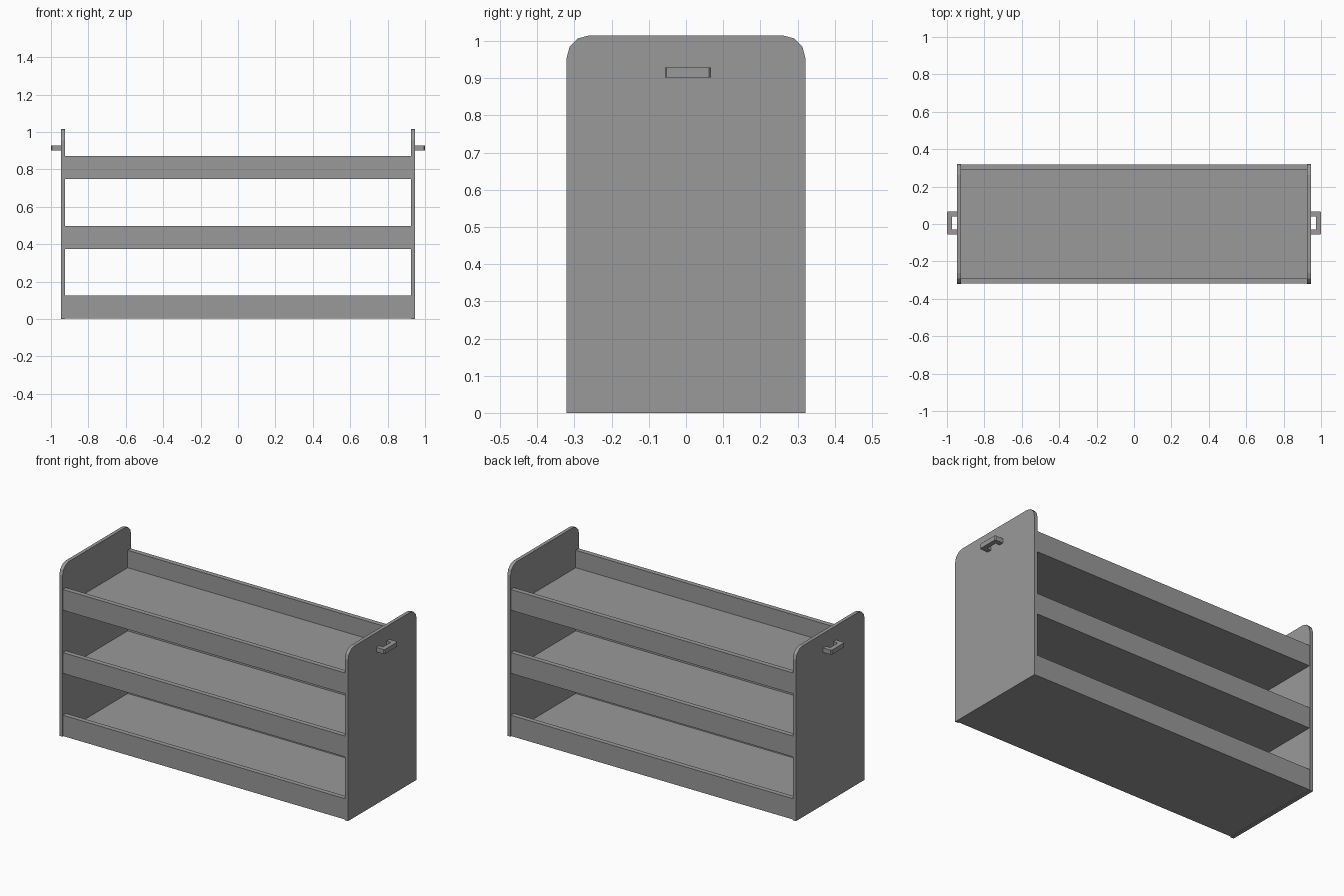
import bpy, bmesh
from math import sin, cos, pi

cube = bpy.data.objects.get("Cube")
if cube:
    bpy.data.objects.remove(cube, do_unlink=True)

GREY = (0.32, 0.32, 0.32, 1)
grey = bpy.data.materials.new("plain grey")
grey.use_nodes = True
grey.diffuse_color = GREY
grey.node_tree.nodes["Principled BSDF"].inputs["Base Color"].default_value = GREY


def extrude(name, outline, step):
    """Solid made by sweeping a flat outline along a vector."""
    bm = bmesh.new()
    face = bm.faces.new([bm.verts.new(p) for p in outline])
    swept = bmesh.ops.extrude_face_region(bm, geom=[face])["geom"]
    verts = [v for v in swept if isinstance(v, bmesh.types.BMVert)]
    bmesh.ops.translate(bm, verts=verts, vec=step)
    bmesh.ops.recalc_face_normals(bm, faces=bm.faces)
    mesh = bpy.data.meshes.new(name)
    bm.to_mesh(mesh)
    bm.free()
    mesh.materials.append(grey)
    obj = bpy.data.objects.new(name, mesh)
    bpy.context.collection.objects.link(obj)
    return obj


def box(name, x, y, z):
    """Box spanning the given ranges."""
    outline = [(x[0], y[0], z[0]), (x[1], y[0], z[0]),
               (x[1], y[1], z[0]), (x[0], y[1], z[0])]
    return extrude(name, outline, (0, 0, z[1] - z[0]))


INNER, OUTER = 0.925, 0.946      # faces of the end panels
HALF_DEPTH, HEIGHT, RADIUS = 0.321, 1.015, 0.06
RAIL_Y, RAIL_IN = 0.318, 0.289   # outer and inner faces of the rails

for side, label in ((1, "left"), (-1, "right")):
    # End panel with rounded top corners
    profile = [(-HALF_DEPTH, 0), (HALF_DEPTH, 0)]
    for start, sign in ((0, 1), (pi / 2, -1)):
        for i in range(4):
            a = start + i * pi / 6
            profile.append((sign * (HALF_DEPTH - RADIUS) + RADIUS * cos(a),
                            HEIGHT - RADIUS + RADIUS * sin(a)))
    extrude(label + "_end_panel", [(side * INNER, y, z) for y, z in profile],
            (side * (OUTER - INNER), 0, 0))

    # U-shaped handle with clipped outer corners
    mid, half, bar, clip = 0.005, 0.062, 0.027, 0.005
    arm = [(OUTER, half), (1 - clip, half), (1, half - clip)]
    hole = [(1 - bar, half - bar), (OUTER, half - bar)]
    u_shape = (arm + [(x, -y) for x, y in reversed(arm)]
               + [(x, -y) for x, y in reversed(hole)] + hole)
    extrude(label + "_handle", [(side * x, mid + y, 0.902) for x, y in u_shape],
            (0, 0, 0.027))

# Three trays: a board with a rail along the front and the back
for level, z in (("bottom", 0.003), ("middle", 0.374), ("top", 0.748)):
    span, rail_z = (-INNER, INNER), (z, z + 0.123)
    box(level + "_shelf", span, (-RAIL_IN, RAIL_IN), (z, z + 0.02))
    box(level + "_front_rail", span, (-RAIL_Y, -RAIL_IN), rail_z)
    box(level + "_back_rail", span, (RAIL_IN, RAIL_Y), rail_z)
